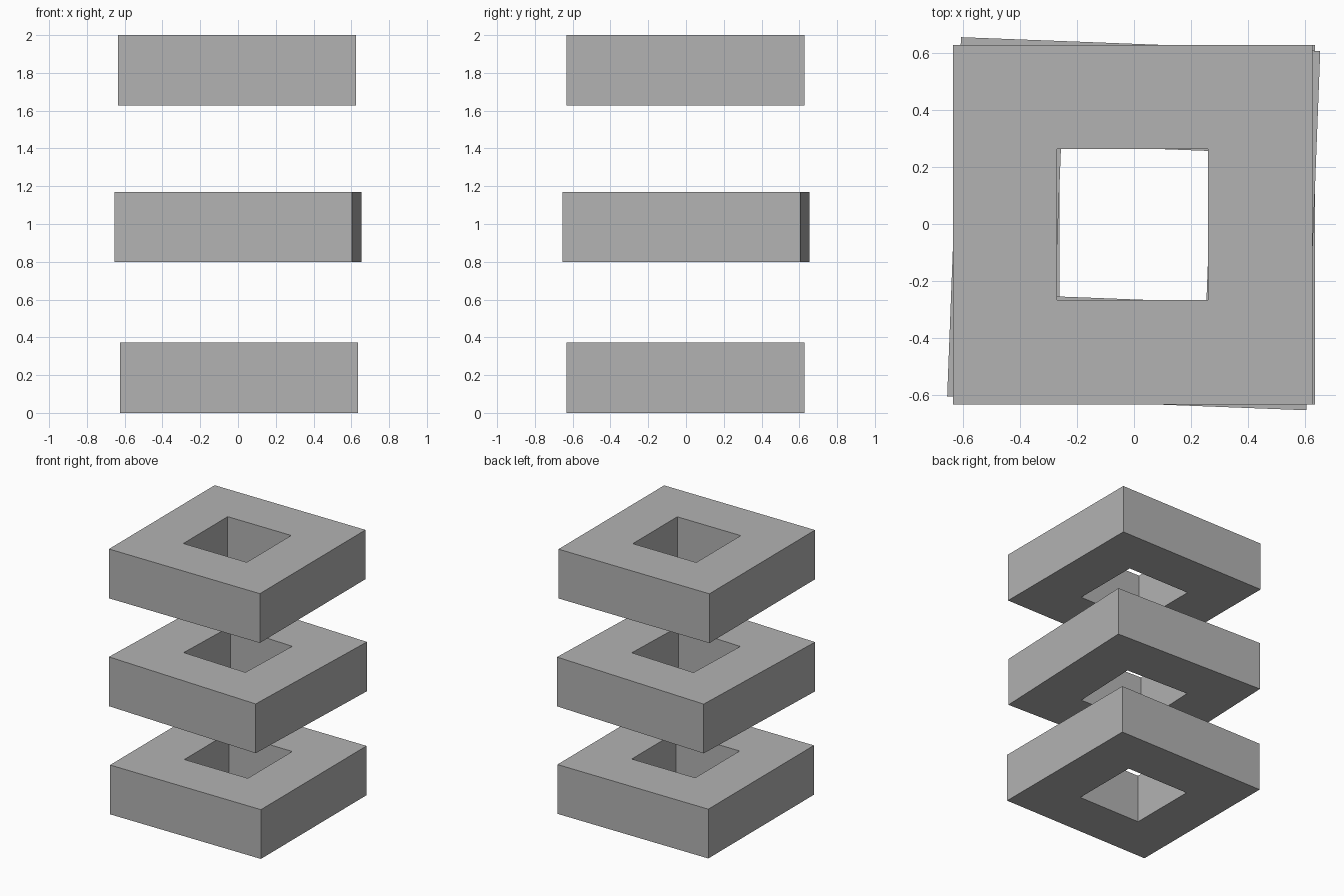
import bpy, bmesh, math

if "Cube" in bpy.data.objects:
    bpy.data.objects.remove(bpy.data.objects["Cube"])

grey = bpy.data.materials.new("plain_grey")
grey.diffuse_color = (0.45, 0.45, 0.45, 1)
grey.use_nodes = True
grey.node_tree.nodes["Principled BSDF"].inputs["Base Color"].default_value = grey.diffuse_color

OUTER, INNER, HEIGHT = 0.63, 0.265, 0.372


def square_ring(name, x, y, z, turn=0.0):
    """Square block with a square hole through it, standing on height z."""
    bm = bmesh.new()
    corners = [(-1, -1), (1, -1), (1, 1), (-1, 1)]

    def loop(half, h):
        return [bm.verts.new((sx * half, sy * half, h)) for sx, sy in corners]

    # Cross-section loops: outer bottom, outer top, inner top, inner bottom
    loops = [loop(OUTER, 0), loop(OUTER, HEIGHT), loop(INNER, HEIGHT), loop(INNER, 0)]
    for k in range(4):
        a, b = loops[k], loops[(k + 1) % 4]
        for i in range(4):
            j = (i + 1) % 4
            bm.faces.new((a[i], a[j], b[j], b[i]))
    bmesh.ops.recalc_face_normals(bm, faces=bm.faces[:])
    mesh = bpy.data.meshes.new(name)
    bm.to_mesh(mesh)
    bm.free()
    mesh.materials.append(grey)
    obj = bpy.data.objects.new(name, mesh)
    obj.location = (x, y, z)
    obj.rotation_euler.z = math.radians(turn)
    bpy.context.collection.objects.link(obj)


# Three stacked floating rings, the middle one slightly turned
square_ring("bottom_ring", 0.004, -0.002, 0.0)
square_ring("middle_ring", -0.001, 0.001, 0.798, -2.2)
square_ring("top_ring", -0.005, -0.002, 1.628)
